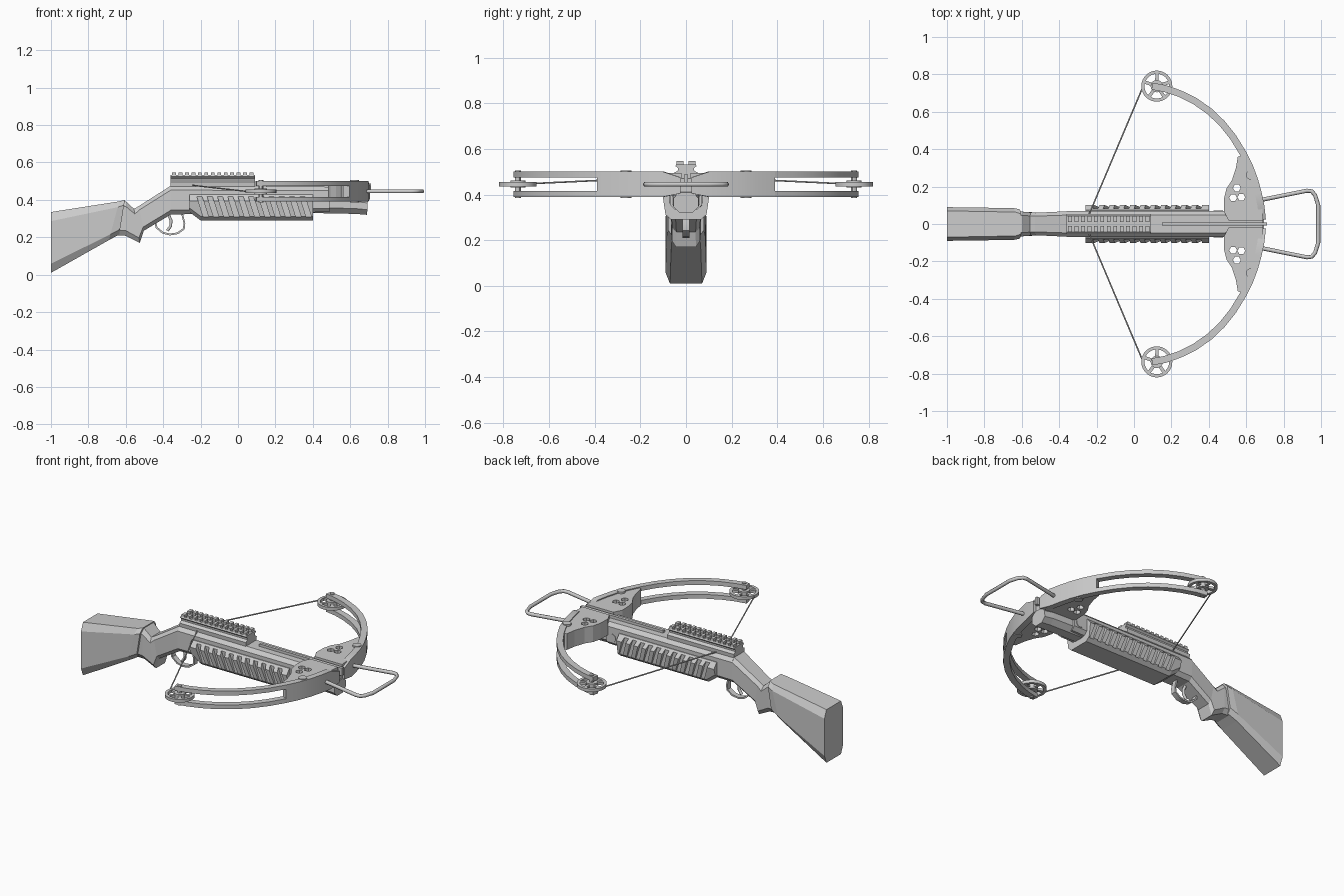
import bpy, bmesh, math
from mathutils import Vector

if "Cube" in bpy.data.objects:
    bpy.data.objects.remove(bpy.data.objects["Cube"])

grey = bpy.data.materials.new("mid grey")
grey.diffuse_color = (0.6, 0.6, 0.6, 1)
grey.use_nodes = True
grey.node_tree.nodes["Principled BSDF"].inputs["Base Color"].default_value = grey.diffuse_color


def finish(name, bm, smooth=False):
    bmesh.ops.recalc_face_normals(bm, faces=bm.faces[:])
    me = bpy.data.meshes.new(name)
    bm.to_mesh(me)
    bm.free()
    ob = bpy.data.objects.new(name, me)
    bpy.context.collection.objects.link(ob)
    me.materials.append(grey)
    if smooth:
        select(ob)
        bpy.ops.object.shade_smooth_by_angle(angle=math.radians(30))
    return ob


def select(ob):
    bpy.ops.object.select_all(action='DESELECT')
    ob.select_set(True)
    bpy.context.view_layer.objects.active = ob


def add_loft(bm, rings, closed=False):
    vs = [[bm.verts.new(p) for p in r] for r in rings]
    n = len(vs[0])
    pairs = list(zip(vs, vs[1:])) + ([(vs[-1], vs[0])] if closed else [])
    for a, b in pairs:
        for i in range(n):
            bm.faces.new((a[i], a[(i + 1) % n], b[(i + 1) % n], b[i]))
    if not closed:
        bm.faces.new(vs[0][::-1])
        bm.faces.new(vs[-1])


def loft(name, rings, smooth=False, closed=False):
    bm = bmesh.new()
    add_loft(bm, rings, closed)
    return finish(name, bm, smooth)


def add_box(bm, x0, x1, y0, y1, z0, z1, lean=0):
    # lean shifts the top edge along x
    add_loft(bm, [[(x0 + d, y0, z), (x1 + d, y0, z), (x1 + d, y1, z), (x0 + d, y1, z)]
                  for z, d in ((z0, 0), (z1, lean))])


def box(name, *a):
    bm = bmesh.new()
    add_box(bm, *a)
    return finish(name, bm)


def circle(x, y, z, r, n):
    return [(x + r * math.cos(2 * math.pi * i / n), y + r * math.sin(2 * math.pi * i / n), z)
            for i in range(n)]


def disc(name, x, y, r, z0, z1, n=20):
    return loft(name, [circle(x, y, z0, r, n), circle(x, y, z1, r, n)], True)


def octo(xb, zb, xt, zt, w, t=0.15, k=0.7):
    # eight-sided section between a bottom and a top point
    half = [(0, k * w), (t, w), (1 - t, w), (1, k * w)]
    pts = half + [(a, -y) for a, y in reversed(half)]
    return [(xb + (xt - xb) * a, y, zb + (zt - zb) * a) for a, y in pts]


def tube(name, pts, r, cyclic=False):
    cu = bpy.data.curves.new(name, 'CURVE')
    cu.dimensions = '3D'
    cu.bevel_depth, cu.bevel_resolution, cu.use_fill_caps = r, 1, True
    sp = cu.splines.new('POLY')
    sp.points.add(len(pts) - 1)
    for p, c in zip(sp.points, pts):
        p.co = (*c, 1)
    sp.use_cyclic_u = cyclic
    ob = bpy.data.objects.new(name, cu)
    bpy.context.collection.objects.link(ob)
    cu.materials.append(grey)
    select(ob)
    bpy.ops.object.convert(target='MESH')


def cut(ob, cutter):
    m = ob.modifiers.new("cut", 'BOOLEAN')
    m.operation, m.solver, m.object = 'DIFFERENCE', 'EXACT', cutter
    select(ob)
    bpy.ops.object.modifier_apply(modifier=m.name)
    bpy.data.objects.remove(cutter)


# Butt stock, grip and receiver
loft("butt_stock", [octo(-1, 0.01, -1, 0.335, 0.09, 0.15, 0.78),
                    octo(-0.69, 0.185, -0.635, 0.392, 0.085, 0.15, 0.75),
                    octo(-0.635, 0.215, -0.605, 0.40, 0.078, 0.15, 0.7)])
loft("grip", [octo(-0.65, 0.21, -0.62, 0.395, 0.066), octo(-0.60, 0.208, -0.60, 0.392, 0.066),
              octo(-0.525, 0.17, -0.556, 0.352, 0.062), octo(-0.503, 0.235, -0.53, 0.367, 0.06),
              octo(-0.353, 0.325, -0.36, 0.475, 0.068)])
loft("receiver", [octo(-0.36, 0.322, -0.36, 0.475, 0.07), octo(0.49, 0.335, 0.49, 0.47, 0.07)])
loft("front_barrel", [octo(0.38, 0.33, 0.38, 0.43, 0.06, 0.3, 0.5),
                      octo(0.63, 0.325, 0.63, 0.42, 0.058, 0.3, 0.5),
                      octo(0.69, 0.32, 0.695, 0.41, 0.055, 0.3, 0.5)])
box("riser_core", 0.48, 0.69, -0.045, 0.045, 0.395, 0.47)
box("bolt_track", 0.15, 0.71, -0.009, 0.009, 0.44, 0.487)

# Slotted fore-end
def fore(x, zb):
    half = [(0.065, zb), (0.09, zb + 0.022), (0.102, 0.395), (0.075, 0.428)]
    return [(x, y, z) for y, z in half + [(-y, z) for y, z in half[::-1]]]

fore_end = loft("fore_end", [fore(-0.26, 0.335), fore(-0.20, 0.29), fore(0.40, 0.29)])
bm = bmesh.new()
for i in range(11):
    for s in (1, -1):
        x = -0.185 + i * 0.055
        y0, y1 = sorted((s * 0.08, s * 0.13))
        add_box(bm, x, x + 0.028, y0, y1, 0.308, 0.418, -0.035)
cut(fore_end, finish("slot_cutter", bm))

# Sight rail with two rows of teeth
prof = [(0.05, 0.46), (0.053, 0.495), (0.035, 0.505), (0.035, 0.515), (0.046, 0.525), (0.042, 0.532)]
prof += [(-y, z) for y, z in prof[::-1]]
loft("sight_rail", [[(x, y, z) for y, z in prof] for x in (-0.36, 0.09)])
bm = bmesh.new()
for i in range(13):
    for s in (1, -1):
        x = -0.352 + i * 0.0345
        y0, y1 = sorted((s * 0.012, s * 0.042))
        add_box(bm, x, x + 0.02, y0, y1, 0.53, 0.546)
finish("rail_teeth", bm)

# Trigger and guard
guard = [(-0.45, 0.29), (-0.44, 0.25), (-0.405, 0.22), (-0.365, 0.21), (-0.32, 0.217),
         (-0.285, 0.243), (-0.282, 0.275), (-0.295, 0.33)]
mid = Vector((-0.36, 0.29))
rings = []
for x, z in guard:
    d = (Vector((x, z)) - mid).normalized() * 0.01
    rings.append([(x, -0.016, z), (x, 0.016, z), (x - d.x, 0.016, z - d.y), (x - d.x, -0.016, z - d.y)])
loft("trigger_guard", rings, True)
tube("trigger", [(-0.375, 0, 0.33), (-0.358, 0, 0.29), (-0.36, 0, 0.26), (-0.378, 0, 0.235)], 0.009)

# Foot stirrup
side = [(0.66, 0.125), (0.71, 0.135), (0.925, 0.178), (0.95, 0.175), (0.968, 0.155), (0.985, 0.1)]
tube("foot_stirrup", [(x, y, 0.445) for x, y in side + [(x, -y) for x, y in side[::-1]]], 0.011)

# Limb front edge as seen from above
edge = [(0.705, 0.025), (0.697, 0.1), (0.682, 0.17), (0.663, 0.24), (0.635, 0.315), (0.597, 0.39),
        (0.545, 0.475), (0.485, 0.55), (0.415, 0.617), (0.335, 0.673), (0.25, 0.715),
        (0.17, 0.742), (0.10, 0.755)]


def limb_section(i, s, z0, z1):
    a, b = Vector(edge[max(i - 1, 0)]), Vector(edge[min(i + 1, len(edge) - 1)])
    t = (b - a).normalized()
    o = Vector(edge[i])
    q = o - Vector((t.y, -t.x)) * 0.037
    return [(o.x, s * o.y, z0), (o.x, s * o.y, z1), (q.x, s * q.y, z1), (q.x, s * q.y, z0)]


plate = [(0.69, 0.02), (0.685, 0.09), (0.655, 0.22), (0.61, 0.345), (0.588, 0.368), (0.555, 0.36),
         (0.545, 0.30), (0.524, 0.235), (0.495, 0.19), (0.482, 0.14), (0.48, 0.07), (0.505, 0.02)]
for s, tag in ((1, "left"), (-1, "right")):
    # Split limb
    last = len(edge)
    loft("limb_root_" + tag, [limb_section(i, s, 0.405 if i < 1 else 0.39, 0.475 if i < 1 else 0.5)
                              for i in range(6)], True)
    loft("limb_upper_" + tag, [limb_section(i, s, 0.474, 0.5) for i in range(5, last)], True)
    loft("limb_lower_" + tag, [limb_section(i, s, 0.39, 0.416) for i in range(5, last)], True)
    # Riser plate with through holes
    riser = loft("riser_plate_" + tag, [[(x, s * y, z) for x, y in plate] for z in (0.395, 0.494)])
    bm = bmesh.new()
    for x, y in ((0.55, 0.193), (0.53, 0.14), (0.574, 0.143)):
        add_loft(bm, [circle(x, s * y, z, 0.021, 6) for z in (0.3, 0.6)])
    cut(riser, finish("hole_cutter", bm))
    disc("limb_bolt_" + tag, 0.622, s * 0.262, 0.024, 0.386, 0.505)
    # Side pin on the barrel
    pin = [(0.45 + 0.025 * math.cos(a), 0.385 + 0.025 * math.sin(a))
           for a in [i * math.pi / 8 for i in range(16)]]
    loft("barrel_pin_" + tag, [[(x, s * y, z) for x, z in pin] for y in (0.03, 0.073)], True)
    # Cam wheel: rim, hub, spokes, axle
    cx, cy = 0.122, s * 0.737
    rim = [(0.083, 0.436), (0.083, 0.455), (0.066, 0.455), (0.066, 0.436)]
    rings = []
    for i in range(30):
        a = i * math.pi / 15
        rings.append([(cx + r * math.cos(a), cy + r * math.sin(a), z) for r, z in rim])
    loft("cam_rim_" + tag, rings, True, True)
    disc("cam_hub_" + tag, cx, cy, 0.033, 0.43, 0.462)
    disc("cam_axle_" + tag, cx, cy, 0.013, 0.385, 0.506, 12)
    bm = bmesh.new()
    for i in range(5):
        a = i * 2 * math.pi / 5 + 0.3
        u, v = Vector((math.cos(a), math.sin(a))), Vector((-math.sin(a), math.cos(a))) * 0.009
        c = Vector((cx, cy))
        quad = [c + u * 0.02 + v, c + u * 0.072 + v, c + u * 0.072 - v, c + u * 0.02 - v]
        add_loft(bm, [[(p.x, p.y, z) for p in quad] for z in (0.438, 0.453)])
    finish("cam_spokes_" + tag, bm)

# Bow string
tube("bow_string", [(0.042, 0.72, 0.446), (-0.262, 0, 0.48), (0.042, -0.72, 0.446)], 0.004)
